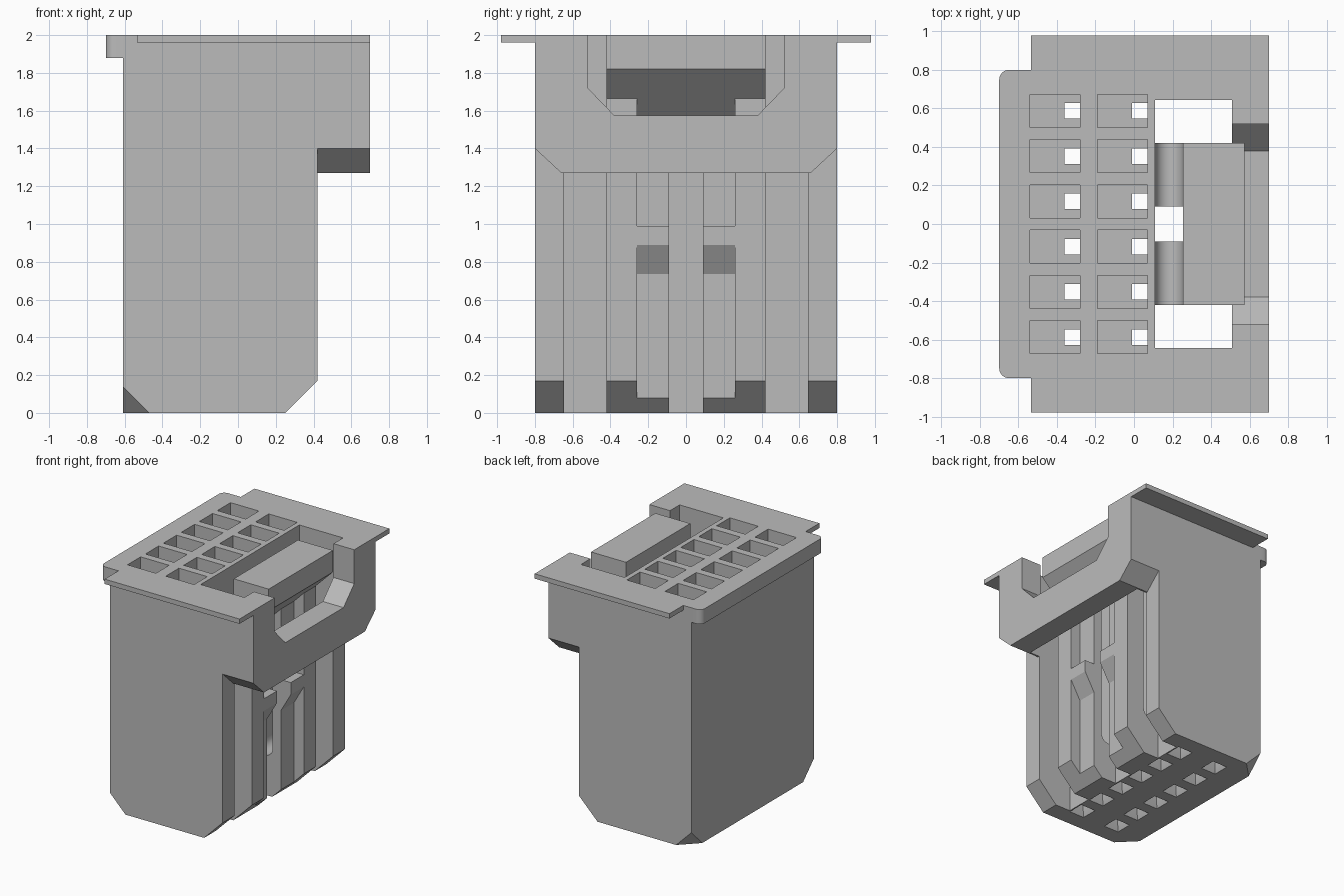
import bpy, bmesh, math
from mathutils import Vector

cube = bpy.data.objects.get("Cube")
if cube:
    bpy.data.objects.remove(cube, do_unlink=True)

grey = bpy.data.materials.new("light_grey_plastic")
grey.use_nodes = True
grey.diffuse_color = (0.5, 0.5, 0.5, 1)
grey.node_tree.nodes["Principled BSDF"].inputs["Base Color"].default_value = (0.5, 0.5, 0.5, 1)


def to_object(name, bm):
    bmesh.ops.recalc_face_normals(bm, faces=bm.faces)
    mesh = bpy.data.meshes.new(name)
    bm.to_mesh(mesh)
    bm.free()
    mesh.materials.append(grey)
    obj = bpy.data.objects.new(name, mesh)
    bpy.context.scene.collection.objects.link(obj)
    return obj


def add_prism(bm, points, axis, start, end):
    """Extrude a flat outline along one axis."""
    def place(p, t):
        co = list(p)
        co.insert("xyz".index(axis), t)
        return bm.verts.new(co)
    face = bm.faces.new([place(p, start) for p in points])
    move = Vector([end - start if a == axis else 0 for a in "xyz"])
    new = bmesh.ops.extrude_face_region(bm, geom=[face], use_keep_orig=True)
    bmesh.ops.translate(bm, vec=move, verts=[v for v in new["geom"] if isinstance(v, bmesh.types.BMVert)])


def prism(name, points, axis, start, end):
    bm = bmesh.new()
    add_prism(bm, points, axis, start, end)
    return to_object(name, bm)


def rect(x0, x1, y0, y1):
    return [(x0, y0), (x1, y0), (x1, y1), (x0, y1)]


def arc(cx, cy, r, a0, a1, steps):
    angles = [math.radians(a0 + (a1 - a0) * i / steps) for i in range(steps + 1)]
    return [(cx + r * math.cos(a), cy + r * math.sin(a)) for a in angles]


def combine(target, tool, operation):
    mod = target.modifiers.new("join", 'BOOLEAN')
    mod.operation = operation
    mod.solver = 'EXACT'
    mod.object = tool
    bpy.context.view_layer.objects.active = target
    bpy.ops.object.modifier_apply(modifier=mod.name)
    bpy.data.objects.remove(tool, do_unlink=True)


# Housing: main body, front block, top flange and rounded back lip
housing = prism("housing", [(-.61, 0), (.25, 0), (.42, .17), (.42, 2), (-.61, 2)], "y", -.8, .8)
block = prism("front_block", [(-.8, 1.40), (-.66, 1.27), (.66, 1.27), (.8, 1.40), (.8, 2), (-.8, 2)],
              "x", .3, .7)
lip = prism("back_lip", [(-.5, -.8), (-.5, .8)] + arc(-.65, .75, .05, 90, 180, 6)
            + arc(-.65, -.75, .05, 180, 270, 6), "z", 1.88, 2)
flange = prism("top_flange", rect(-.535, .7, -.98, .98), "z", 1.96, 2)
for part in (block, lip, flange):
    combine(housing, part, 'UNION')

# Clipped bottom corners at the back
bm = bmesh.new()
for side in (-1, 1):
    out, leg = .02, .20
    tip = Vector((-.61 - out, side * (.8 + out), -out))
    ends = [(leg, 0, 0), (0, -side * leg, 0), (0, 0, leg)]
    verts = [bm.verts.new(tip)] + [bm.verts.new(tip + Vector(e)) for e in ends]
    for skip in verts:
        bm.faces.new([v for v in verts if v != skip])
combine(housing, to_object("corner_cutter", bm), 'DIFFERENCE')

# Latch pocket right through the body, and the finger notch in the front wall
combine(housing, prism("pocket_cutter", rect(.11, .51, -.645, .645), "z", -.1, 2.1), 'DIFFERENCE')
combine(housing, prism("notch_cutter", [(-.52, 2.1), (-.52, 1.72), (-.38, 1.575), (.38, 1.575),
                                        (.52, 1.72), (.52, 2.1)], "x", .45, .8), 'DIFFERENCE')

# Two rows of terminal cavities, each with a pin hole and a funnel underneath
cavities, pins, funnels = bmesh.new(), bmesh.new(), bmesh.new()
for x in (-.28, .07):
    for i in range(6):
        y = (i - 2.5) * .235
        add_prism(cavities, rect(x - .26, x, y - .086, y + .086), "z", .25, 2.1)
        add_prism(pins, rect(x - .08, x, y - .04, y + .04), "z", -.1, .4)
        rings = []
        for z, r in ((-.01, .074), (.07, .038)):
            rings.append([funnels.verts.new((px, py, z))
                          for px, py in rect(x - .04 - r, x - .04 + r, y - r, y + r)])
        low, high = rings
        funnels.faces.new(low)
        funnels.faces.new(high)
        for k in range(4):
            n = (k + 1) % 4
            funnels.faces.new([low[k], low[n], high[n], high[k]])
for name, bm in (("cavity_cutter", cavities), ("pin_cutter", pins), ("funnel_cutter", funnels)):
    combine(housing, to_object(name, bm), 'DIFFERENCE')

# Latch: sprung arms rooted low on the body, carrying a push button
button_top = [(.575, 1.82), (.575, 2), (.255, 2)]
root = arc(.1825, .40, .0725, 0, -180, 10) + [(.11, 0)]
outer = [(.25, 0), (.42, .17), (.42, 1.665)] + button_top + root
catch = [(.33, .735), (.42, .89), (.42, .99), (.33, .99)]
inner = [(.25, 0), (.33, .08)] + catch + [(.33, 1.575)] + button_top + root
parts = [housing]
for label, s in (("left", 1), ("right", -1)):
    parts.append(prism("latch_outer_arm_" + label, outer, "y", s * .26, s * .42))
    parts.append(prism("latch_inner_arm_" + label, inner, "y", s * .09, s * .26))
parts.append(prism("latch_button_bridge", [(.255, 1.5)] + button_top, "y", -.09, .09))

# Smooth only the rounded surfaces
bpy.ops.object.select_all(action='DESELECT')
for obj in parts:
    obj.select_set(True)
bpy.context.view_layer.objects.active = housing
bpy.ops.object.shade_smooth_by_angle(angle=math.radians(25))
